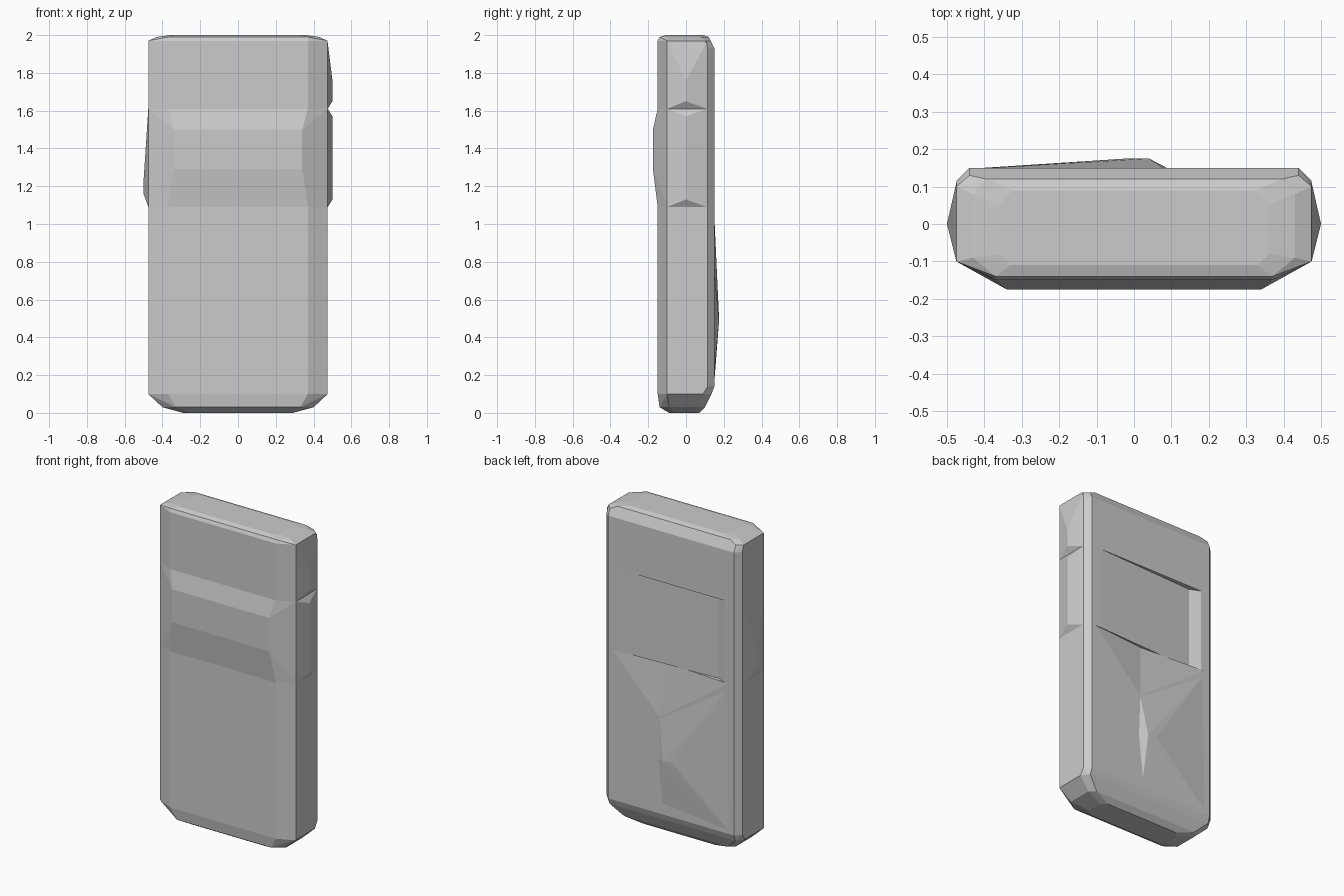
import bpy
import bmesh

cube = bpy.data.objects.get("Cube")
if cube:
    bpy.data.objects.remove(cube, do_unlink=True)

# Single casing colour
grey = bpy.data.materials.new("casing_grey")
grey.use_nodes = True
colour = (0.6, 0.6, 0.6, 1)
grey.diffuse_color = colour
grey.node_tree.nodes["Principled BSDF"].inputs["Base Color"].default_value = colour


def hull(name, points):
    """Make a faceted convex solid around a few corner points."""
    bm = bmesh.new()
    for p in points:
        bm.verts.new(p)
    res = bmesh.ops.convex_hull(bm, input=bm.verts)
    loose = {v for v in res["geom_interior"] if isinstance(v, bmesh.types.BMVert)}
    bmesh.ops.delete(bm, geom=list(loose), context="VERTS")
    bmesh.ops.dissolve_limit(bm, angle_limit=0.002, verts=bm.verts, edges=bm.edges)
    bmesh.ops.recalc_face_normals(bm, faces=bm.faces)
    mesh = bpy.data.meshes.new(name)
    bm.to_mesh(mesh)
    bm.free()
    mesh.materials.append(grey)
    obj = bpy.data.objects.new(name, mesh)
    bpy.context.collection.objects.link(obj)
    return obj


def mirrored(points):
    return [(s * x, y, z) for x, y, z in points for s in (1, -1)]


def carve(target, cutter):
    """Subtract the cutter from the target and discard it."""
    cutter.hide_render = True
    mod = target.modifiers.new("carve", "BOOLEAN")
    mod.operation = "DIFFERENCE"
    mod.solver = "EXACT"
    mod.object = cutter
    deps = bpy.context.evaluated_depsgraph_get()
    mesh = bpy.data.meshes.new_from_object(target.evaluated_get(deps))
    target.modifiers.clear()
    target.data = mesh
    bpy.data.objects.remove(cutter, do_unlink=True)


# Main casing: height, half width, front half width, then depths front to back
levels = [
    (0.00, 0.29, 0.25, -0.09, -0.06, 0.04, 0.07),
    (0.03, 0.40, 0.33, -0.14, -0.09, 0.07, 0.10),
    (0.10, 0.475, 0.37, -0.15, -0.10, 0.09, 0.135),
    (0.14, 0.475, 0.37, -0.15, -0.10, 0.115, 0.15),
    (1.93, 0.475, 0.37, -0.15, -0.10, 0.115, 0.15),
    (1.97, 0.475, 0.37, -0.15, -0.10, 0.10, 0.13),
    (1.99, 0.43, 0.37, -0.14, -0.09, 0.08, 0.12),
    (2.00, 0.36, 0.33, -0.11, -0.08, 0.05, 0.09),
]
corners = []
for z, side, front, y_front, y_a, y_b, y_back in levels:
    corners += [(front, y_front, z), (side, y_a, z), (side, y_b, z), (side - 0.035, y_back, z)]
casing = hull("casing", mirrored(corners))

# Sloped rear recess, shallow at the left and deep at the right
carve(casing, hull("recess_cutter", [
    (x, y, z) for z in (1.09, 1.61)
    for x, y in ((0.376, 0.15), (-0.31, 0.12), (-0.376, 0.15), (-0.376, 0.3), (0.376, 0.3))]))

# Dent in the rear panel just under the recess
dent = [(0.41, 0.15, 1.09), (-0.40, 0.15, 1.09), (0.08, 0.15, 0.75)]
carve(casing, hull("dent_cutter", dent + [(x, 0.2, z) for x, y, z in dent] + [(0.05, 0.12, 1.09)]))

# Raised band across the front
band = []
for z_edge, z_flat in ((1.61, 1.50), (1.09, 1.29)):
    band += [(0.475, -0.10, z_edge), (0.37, -0.15, z_edge), (0.34, -0.175, z_flat), (0.37, -0.10, z_edge)]
hull("front_band", mirrored(band))

# Lopsided ridge on the lower back
hull("rear_ridge", [
    (-0.02, 0.175, 0.50), (0.04, 0.175, 0.49),
    (0.08, 0.149, 0.75), (0.09, 0.149, 0.49), (0.06, 0.149, 0.20),
    (-0.40, 0.149, 1.06), (-0.42, 0.149, 0.15), (-0.1, 0.13, 0.5)])


# Shallow ridged buttons on the sides
def button(name, side, bottom, ridge_low, ridge_high, top):
    base = [(side * x, y, z) for x in (0.45, 0.475) for y in (-0.10, 0.11) for z in (bottom, top)]
    hull(name, base + [(side * 0.5, 0, z) for z in (ridge_low, ridge_high)])


button("left_upper_button", 1, 1.61, 1.65, 1.76, 1.96)
button("left_lower_button", 1, 1.09, 1.13, 1.57, 1.61)
button("right_button", -1, 1.09, 1.16, 1.23, 1.61)
